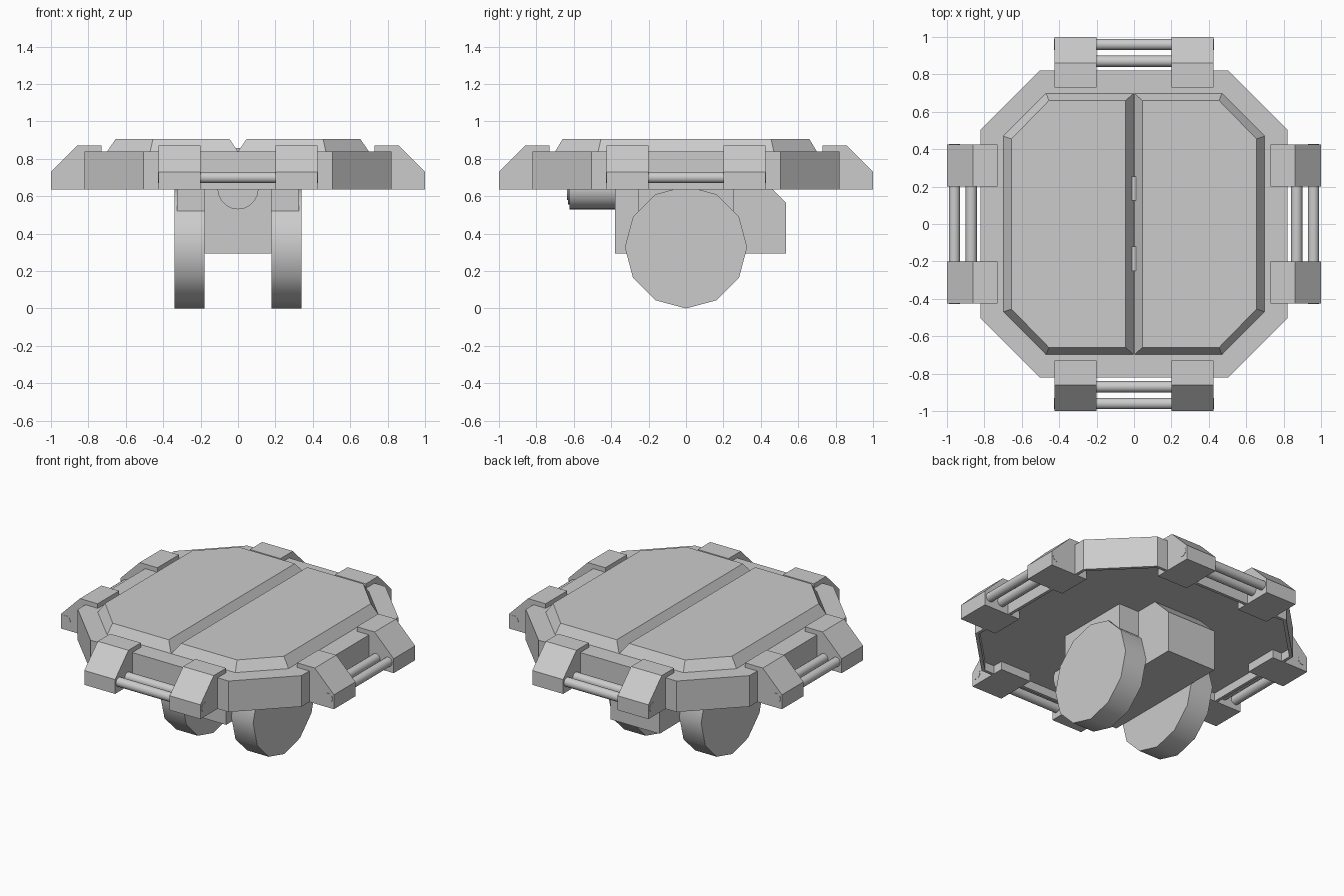
import bpy, bmesh, math
from mathutils import Matrix, Vector

if "Cube" in bpy.data.objects:
    bpy.data.objects.remove(bpy.data.objects["Cube"])

grey = bpy.data.materials.new("plain_grey")
grey.diffuse_color = (0.6, 0.6, 0.6, 1)
grey.use_nodes = True
grey.node_tree.nodes["Principled BSDF"].inputs["Base Color"].default_value = grey.diffuse_color


def finish(name, bm, smooth=None):
    bmesh.ops.recalc_face_normals(bm, faces=bm.faces)
    mesh = bpy.data.meshes.new(name)
    bm.to_mesh(mesh)
    bm.free()
    mesh.materials.append(grey)
    ob = bpy.data.objects.new(name, mesh)
    bpy.context.collection.objects.link(ob)
    if smooth:
        bpy.ops.object.select_all(action='DESELECT')
        ob.select_set(True)
        bpy.context.view_layer.objects.active = ob
        bpy.ops.object.shade_smooth_by_angle(angle=math.radians(smooth))
    return ob


def loft(name, loops, matrix=None):
    """Skin a stack of loops with equal point counts and cap both ends."""
    bm = bmesh.new()
    rings = [[bm.verts.new(p) for p in loop] for loop in loops]
    n = len(rings[0])
    for a, b in zip(rings, rings[1:]):
        for i in range(n):
            j = (i + 1) % n
            bm.faces.new((a[i], a[j], b[j], b[i]))
    bm.faces.new(rings[0])
    bm.faces.new(rings[-1])
    if matrix:
        bm.transform(matrix)
    return finish(name, bm)


def box(name, lo, hi):
    def rect(z):
        return [(lo[0], lo[1], z), (hi[0], lo[1], z), (hi[0], hi[1], z), (lo[0], hi[1], z)]
    return loft(name, [rect(lo[2]), rect(hi[2])])


def rod(name, start, end, radius, sides, spin=0.0, smooth=40):
    start, end = Vector(start), Vector(end)
    axis = end - start
    bm = bmesh.new()
    bmesh.ops.create_cone(bm, cap_ends=True, segments=sides, radius1=radius,
                          radius2=radius, depth=axis.length)
    turn = axis.to_track_quat('Z', 'Y').to_matrix().to_4x4()
    bm.transform(Matrix.Translation((start + end) / 2) @ turn @ Matrix.Rotation(spin, 4, 'Z'))
    return finish(name, bm, smooth)


def octagon(a, c, z):
    pts = [(c, -a), (a, -c), (a, c), (c, a), (-c, a), (-a, c), (-a, -c), (-c, -a)]
    return [(x, y, z) for x, y in pts]


# Octagonal deck with a shallow recess underneath
loft("deck", [octagon(0.80, 0.495, 0.69), octagon(0.80, 0.495, 0.635),
              octagon(0.82, 0.505, 0.635), octagon(0.82, 0.505, 0.84)])

# Two bevelled hatch doors meeting in a V groove
for side, label in ((1, "right"), (-1, "left")):
    base = [(0, -.70), (.47, -.70), (.70, -.47), (.70, .47), (.47, .70), (0, .70)]
    top = [(.045, -.66), (.455, -.66), (.655, -.455), (.655, .455), (.455, .66), (.045, .66)]
    loft("hatch_door_" + label, [[(side * x, y, 0.838) for x, y in base],
                                 [(side * x, y, 0.905) for x, y in top]])

# Small latches in the groove
for y in (0.19, -0.185):
    box("latch", (-0.01, y - 0.065, 0.838), (0.01, y + 0.065, 0.858))

# Corner-sloped brackets with two rails on each of the four sides
bracket = [(-.73, .635), (-1.0, .635), (-1.0, .73), (-.86, .87), (-.73, .87)]
for k, label in enumerate(("front", "right", "back", "left")):
    turn = Matrix.Rotation(k * math.pi / 2, 4, 'Z')
    for x0, x1 in ((-0.425, -0.2), (0.2, 0.425)):
        loft("bracket_" + label, [[(x0, y, z) for y, z in bracket],
                                  [(x1, y, z) for y, z in bracket]], turn)
    for y, reach in ((-0.87, 0.22), (-0.96, 0.427)):
        rod("rail_" + label, turn @ Vector((-reach, y, 0.70)),
            turn @ Vector((reach, y, 0.70)), 0.03, 16)

# Centre housing with a chamfered rear edge
housing = [(-.38, .295), (.535, .295), (.535, .565), (.41, .69), (-.38, .69)]
loft("housing", [[(x, y, z) for y, z in housing] for x in (-0.18, 0.18)])

# Wheels and their mounting blocks
for s, label in ((1, "right"), (-1, "left")):
    rod("wheel_" + label, (s * 0.18, 0, 0.327), (s * 0.34, 0, 0.327), 0.327, 12)
    x0, x1 = sorted((s * 0.175, s * 0.327))
    box("wheel_mount_" + label, (x0, -0.255, 0.52), (x1, 0.255, 0.69))

# Stubby front barrel with a stepped end
rod("barrel", (0, -0.38, 0.64), (0, -0.622, 0.64), 0.11, 20)
rod("barrel_ring", (0, -0.60, 0.64), (0, -0.63, 0.64), 0.085, 20)
rod("barrel_cap", (0, -0.60, 0.64), (0, -0.635, 0.64), 0.06, 20)
